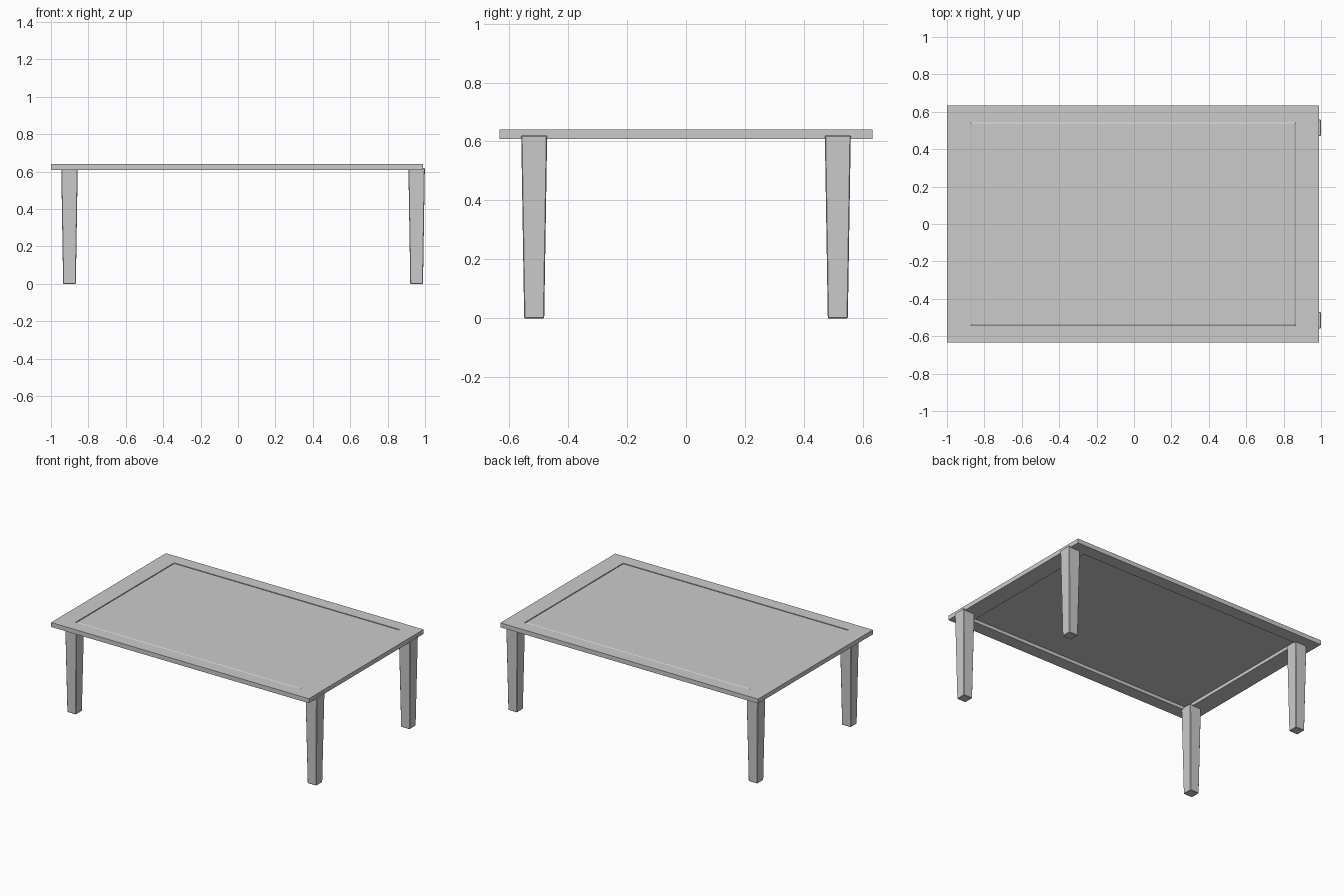
import bpy, bmesh

if "Cube" in bpy.data.objects:
    bpy.data.objects.remove(bpy.data.objects["Cube"])


def finish(bm, name):
    bmesh.ops.recalc_face_normals(bm, faces=bm.faces)
    mesh = bpy.data.meshes.new(name)
    bm.to_mesh(mesh)
    bm.free()
    ob = bpy.data.objects.new(name, mesh)
    bpy.context.collection.objects.link(ob)
    return ob


def rect(bm, x0, x1, y, z):
    return [bm.verts.new(p) for p in ((x0, -y, z), (x1, -y, z), (x1, y, z), (x0, y, z))]


def bridge(bm, a, b):
    for i in range(4):
        j = (i + 1) % 4
        bm.faces.new((a[i], a[j], b[j], b[i]))


def loft(name, sections):
    """Closed solid through a stack of rectangles (x0, x1, half_y, z)."""
    bm = bmesh.new()
    loops = [rect(bm, *s) for s in sections]
    for a, b in zip(loops, loops[1:]):
        bridge(bm, a, b)
    bm.faces.new(loops[0])
    bm.faces.new(loops[-1])
    return finish(bm, name)


TOP, UNDER = 0.64, 0.609
OUTER = (-1.0, 0.99, 0.633)
INNER = (-0.875, 0.867, 0.545)

# Tabletop frame: rectangular ring, open in the middle
bm = bmesh.new()
ring = [rect(bm, *OUTER, UNDER), rect(bm, *OUTER, TOP),
        rect(bm, *INNER, TOP), rect(bm, *INNER, UNDER)]
for i in range(4):
    bridge(bm, ring[i], ring[(i + 1) % 4])
finish(bm, "tabletop_frame")

# Thin centre panel; its chamfered rim leaves a groove against the frame
x0, x1, y = INNER
c = 0.009
loft("centre_panel", [(x0, x1, y, 0.632), (x0, x1, y, 0.635),
                      (x0 + c, x1 - c, y - c, 0.641)])

# Four tapered square legs, slightly chamfered, set into the frame
for side, cx in (("left", -0.901), ("right", 0.955)):
    for end, cy in (("front", -0.515), ("back", 0.515)):
        leg = loft(f"{end}_{side}_leg", [(-0.034, 0.034, 0.034, 0.0),
                                         (-0.044, 0.044, 0.044, 0.62)])
        leg.location = (cx, cy, 0)
        bev = leg.modifiers.new("edge_chamfer", 'BEVEL')
        bev.width = 0.003
        bev.segments = 1
